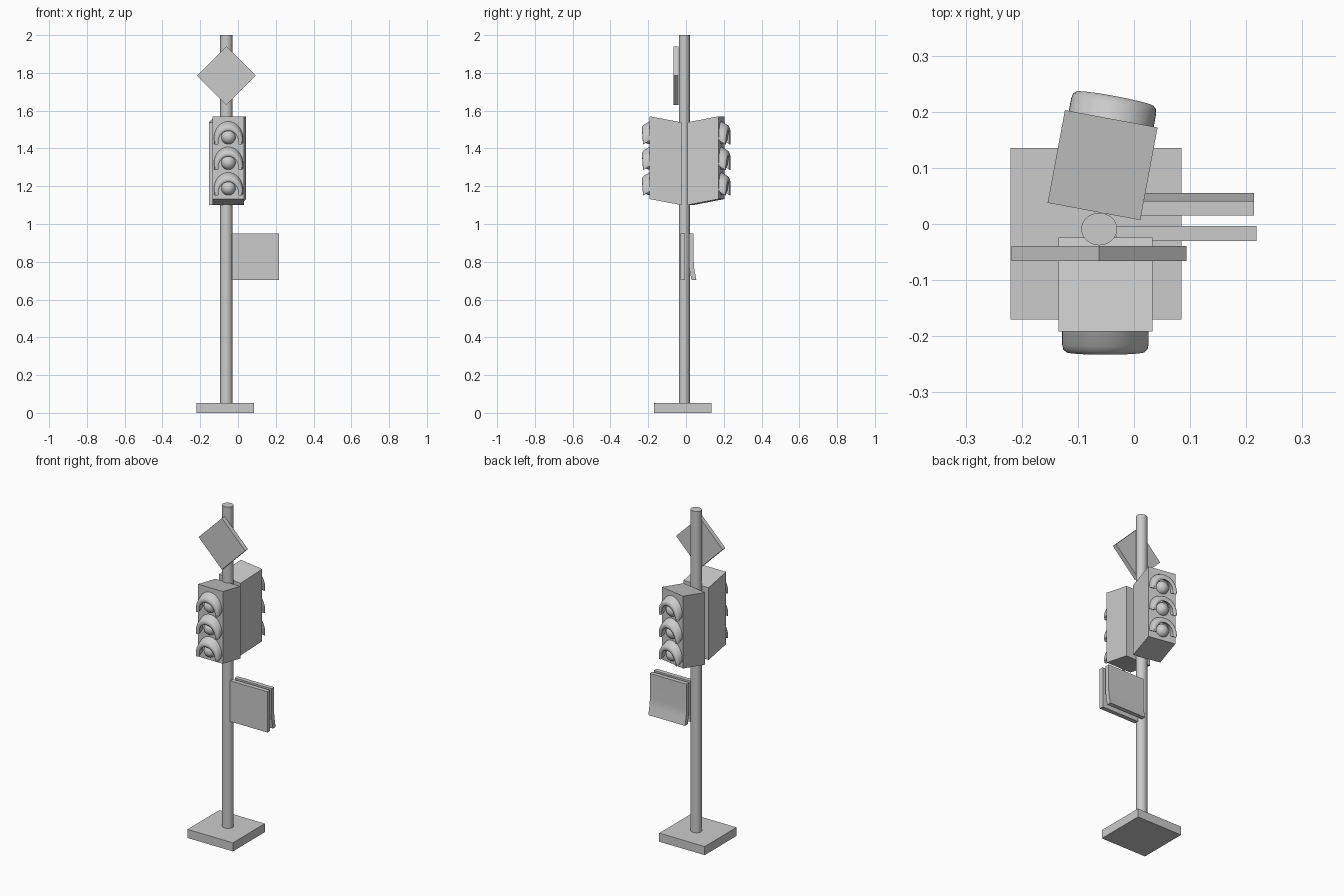
import bpy, math
from mathutils import Matrix, Vector

if "Cube" in bpy.data.objects:
    bpy.data.objects.remove(bpy.data.objects["Cube"])


def make(name, verts, faces, smooth=False, matrix=None):
    me = bpy.data.meshes.new(name)
    me.from_pydata(verts, [], faces)
    if matrix:
        me.transform(matrix)
    ob = bpy.data.objects.new(name, me)
    bpy.context.collection.objects.link(ob)
    if smooth:
        bpy.context.view_layer.objects.active = ob
        bpy.ops.object.select_all(action='DESELECT')
        ob.select_set(True)
        bpy.ops.object.shade_smooth_by_angle(angle=math.radians(40))
    return ob


def prism(name, profile, depth, place, matrix=None, smooth=False):
    """Extrude a counter-clockwise 2D profile; place(u, v, w) gives xyz."""
    n = len(profile)
    verts = [place(u, v, w) for w in (0, depth) for u, v in profile]
    faces = [tuple(reversed(range(n))), tuple(range(n, 2 * n))]
    faces += [(i, (i + 1) % n, n + (i + 1) % n, n + i) for i in range(n)]
    return make(name, verts, faces, smooth, matrix)


def rect(a, b, c, d):
    return [(a, c), (b, c), (b, d), (a, d)]


def hood(name, z, matrix):
    """Thick arched visor, drooping forward; sections run wall-outer to wall-inner."""
    # y, half width, arch height, droop
    section = [(0.004, 0.077, 0.088, 0.0), (-0.026, 0.077, 0.088, 0.016),
               (-0.036, 0.075, 0.086, 0.022), (-0.041, 0.070, 0.080, 0.025),
               (-0.041, 0.060, 0.069, 0.027), (-0.036, 0.053, 0.061, 0.025),
               (0.004, 0.053, 0.062, 0.004)]
    m, steps = len(section), 24
    verts, faces = [], []
    for i in range(steps + 1):
        a = math.radians(-8 + 196 * i / steps)
        for y, rx, rz, droop in section:
            y = y * (0.88 + 0.12 * math.sin(a)) if y < 0 else y
            verts.append((rx * math.cos(a), y, z + rz * math.sin(a) - droop))
    for i in range(steps):
        for j in range(m):
            k = (j + 1) % m
            faces.append((i * m + j, i * m + k, (i + 1) * m + k, (i + 1) * m + j))
    faces += [tuple(reversed(range(m))), tuple(range(steps * m, steps * m + m))]
    make(name, verts, faces, True, matrix)


def signal(name, x, y, angle):
    """Sheared housing with three lamps; x, y is the middle of its lamp face."""
    mat = Matrix.Translation((x, y, 0)) @ Matrix.Rotation(math.radians(angle), 4, 'Z')
    side = [(0, 1.132), (0.168, 1.10), (0.168, 1.538), (0, 1.57)]
    prism(name + "_housing", side, 0.168, lambda u, v, w: (w - 0.084, u, v), mat)
    for i, z in enumerate((1.457, 1.322, 1.187)):
        hood(f"{name}_visor_{i + 1}", z, mat)
        bpy.ops.mesh.primitive_uv_sphere_add(segments=24, ring_count=12, radius=0.038,
                                             location=mat @ Vector((0, 0.002, z + 0.003)))
        lamp = bpy.context.object
        lamp.name = f"{name}_lamp_{i + 1}"
        bpy.ops.object.shade_smooth()


# base and pole
prism("base", rect(-0.22, 0.085, -0.17, 0.135), 0.052, lambda u, v, w: (u, v, w))
circle = [(-0.062 + 0.032 * math.cos(math.tau * i / 32),
           -0.009 + 0.029 * math.sin(math.tau * i / 32)) for i in range(32)]
prism("pole", circle, 1.96, lambda u, v, w: (u, v, w + 0.04), smooth=True)

# diamond sign
cx, cz, r = -0.062, 1.785, 0.156
prism("diamond_sign", [(cx, cz - r), (cx + r, cz), (cx, cz + r), (cx - r, cz)], 0.027,
      lambda u, v, w: (u, w - 0.066, v))

# two traffic signals, the rear one turned slightly
signal("front_signal", -0.051, -0.192, 0)
signal("rear_signal", -0.0405, 0.1875, 169.4)

# side plates: one flat, one with a flared lower edge
prism("flat_plate", rect(-0.03, -0.004, 0.703, 0.95), 0.25,
      lambda u, v, w: (w - 0.032, u, v))
bend = [(0.95, 0), (0.80, 0), (0.775, 0.001), (0.755, 0.004), (0.73, 0.009), (0.703, 0.014)]
profile = [(0.015 + o, z) for z, o in bend] + [(0.041 + o, z) for z, o in reversed(bend)]
prism("flared_plate", profile, 0.246, lambda u, v, w: (w - 0.032, u, v), smooth=True)

# consistent outward normals
import bmesh
for ob in bpy.data.objects:
    bm = bmesh.new()
    bm.from_mesh(ob.data)
    bmesh.ops.recalc_face_normals(bm, faces=bm.faces)
    bm.to_mesh(ob.data)
    bm.free()
